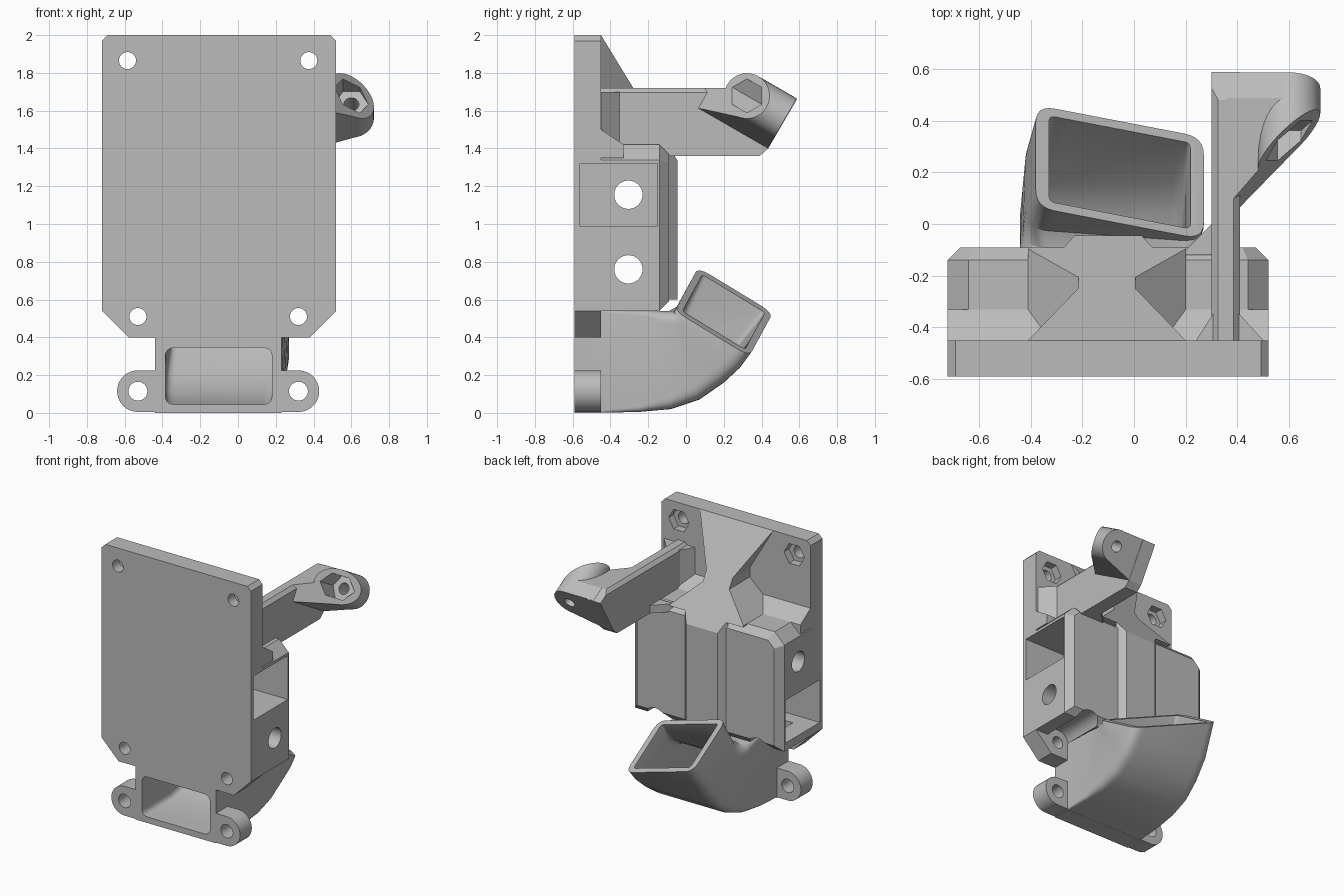
import bpy, bmesh, math
from mathutils import Vector

cube = bpy.data.objects.get("Cube")
if cube:
    bpy.data.objects.remove(cube)

grey = bpy.data.materials.new("light grey plastic")
grey.use_nodes = True
GREY = (0.5, 0.5, 0.5, 1)
grey.diffuse_color = GREY
grey.node_tree.nodes["Principled BSDF"].inputs["Base Color"].default_value = GREY

# Placement of (p, q, depth) for each extrusion direction
ALONG_X = lambda p, q, d: Vector((d, p, q))
ALONG_Y = lambda p, q, d: Vector((p, d, q))
ALONG_Z = lambda p, q, d: Vector((p, q, d))
C, S = math.cos(math.radians(30)), 0.5


def tilted(u, w, v):
    """Arm head frame: u is x, v runs back and down, w is the tilted up."""
    return Vector((u, C * v + S * w, C * w - S * v))


def finish(name, bm, smooth=False):
    bmesh.ops.recalc_face_normals(bm, faces=bm.faces)
    mesh = bpy.data.meshes.new(name)
    bm.to_mesh(mesh)
    bm.free()
    mesh.materials.append(grey)
    ob = bpy.data.objects.new(name, mesh)
    bpy.context.collection.objects.link(ob)
    return ob


def loft(rings):
    bm = bmesh.new()
    loops = [[bm.verts.new(p) for p in ring] for ring in rings]
    n = len(loops[0])
    for a, b in zip(loops, loops[1:]):
        for i in range(n):
            j = (i + 1) % n
            bm.faces.new((a[i], a[j], b[j], b[i]))
    bm.faces.new(loops[0])
    bm.faces.new(loops[-1])
    bmesh.ops.recalc_face_normals(bm, faces=bm.faces)
    return bm


def prism(pts, place, a, b):
    """Extrude a profile; a and b are depths or functions of the profile point."""
    f = lambda d, p: d(*p) if callable(d) else d
    return loft([[place(p[0], p[1], f(d, p)) for p in pts] for d in (a, b)])


def clip(bm, co, no):
    cut = bmesh.ops.bisect_plane(bm, geom=bm.verts[:] + bm.edges[:] + bm.faces[:],
                                 plane_co=co, plane_no=no, clear_outer=True)
    edges = [e for e in cut["geom_cut"] if isinstance(e, bmesh.types.BMEdge)]
    if edges:
        bmesh.ops.edgeloop_fill(bm, edges=edges)
    return bm


def rect(x0, x1, z0, z1):
    return [(x0, z0), (x1, z0), (x1, z1), (x0, z1)]


def ring(x, z, r, n=32, start=0.0):
    return [(x + r * math.cos(start + math.tau * i / n),
             z + r * math.sin(start + math.tau * i / n)) for i in range(n)]


def carve(ob, cutters):
    """Subtract each cutter, then bake the result into the part."""
    helpers = []
    for bm in cutters:
        helper = finish("cutter", bm)
        helper.hide_render = True
        mod = ob.modifiers.new("cut", "BOOLEAN")
        mod.operation, mod.solver, mod.object = "DIFFERENCE", "EXACT", helper
        helpers.append(helper)
    graph = bpy.context.evaluated_depsgraph_get()
    baked = bpy.data.meshes.new_from_object(ob.evaluated_get(graph))
    ob.modifiers.clear()
    ob.data = baked
    for helper in helpers:
        bpy.data.objects.remove(helper)


def soften(ob):
    bpy.ops.object.select_all(action="DESELECT")
    ob.select_set(True)
    bpy.context.view_layer.objects.active = ob
    bpy.ops.object.shade_smooth_by_angle(angle=math.radians(30))


FRONT, BACK = -0.59, -0.45
LEFT, RIGHT, MID = -0.72, 0.52, -0.105
top_screws = [(-0.585, 1.865), (0.375, 1.865)]
low_screws = [(-0.53, 0.51), (0.32, 0.51)]
ears = [(-0.53, 0.115), (0.32, 0.115)]

# Mounting plate with screw holes and nut traps
outline = [(-0.58, 0.4), (0.38, 0.4), (RIGHT, 0.54), (RIGHT, 1.97), (0.49, 2.0),
           (-0.69, 2.0), (LEFT, 1.97), (LEFT, 0.54)]
plate = finish("mounting_plate", prism(outline, ALONG_Y, FRONT, BACK))
holes = [prism(ring(x, z, 0.045), ALONG_Y, -1, 0) for x, z in top_screws + low_screws]
holes += [prism(ring(x, z, 0.085, 6), ALONG_Y, -0.51, 0) for x, z in top_screws]
rods = [1.155, 0.76]


def rod_cuts():
    cuts = [prism(ring(-0.305, z, 0.075), ALONG_X, -2, 2) for z in rods]
    cuts.append(prism(rect(-0.56, -0.15, 0.99, 1.32), ALONG_X, 0.12, 1))
    cuts.append(prism(rect(-0.56, -0.15, 0.6, 0.92), ALONG_X, -1, -0.32))
    return cuts


carve(plate, holes + rod_cuts()[2:])

# Main body behind the plate, with chamfered back corners
side = [(LEFT, 0.54), (RIGHT, 0.54), (RIGHT, 1.34), (0.44, 1.42), (-0.64, 1.42), (LEFT, 1.34)]
bm = prism(side, ALONG_Y, BACK, -0.09)
rim = [e for e in bm.edges if all(v.co.y > -0.1 and (v.co.x < -0.6 or v.co.x > 0.4)
                                  for v in e.verts)]
bmesh.ops.bevel(bm, geom=rim, offset=0.05, segments=1, affect="EDGES")
body = finish("main_body", bm)
relief = [prism(ring(x, z, 0.1), ALONG_Y, -0.5, 0.2) for x, z in low_screws]
carve(body, rod_cuts() + relief)

# Ramp joining plate and body top
finish("plate_ramp", prism([(BACK, 1.35), (-0.33, 1.35), (-0.33, 1.42), (BACK, 1.5)],
                           ALONG_X, LEFT, RIGHT))

# Waisted ridge sloping down from the plate top
half = [(0.305, 1.41), (0.305, 1.42), (0.11, 1.6), (0.11, 1.67), (0.305, 2.0)]
waist = [(MID + x, z) for x, z in half] + [(MID - x, z) for x, z in reversed(half)]
bm = prism(waist, ALONG_Y, BACK - 0.01, 0)
finish("sloped_ridge", clip(bm, (0, BACK, 2.0), (0, 0.59, 0.36)))

# Raised rib down the middle of the back
rib = [(-0.28, -0.1), (-0.23, -0.045), (0.03, -0.045), (0.08, -0.1)]
bm = prism(rib, ALONG_Z, 0.6, 1.45)
finish("back_rib", clip(bm, (0, BACK, 2.0), (0, 0.59, 0.36)))

# Arm with flared foot and gusset
arm_side = [(BACK, 1.36), (0.39, 1.36), (0.435, 1.40), (0.588, 1.66), (0.48, 1.72), (BACK, 1.72)]
bm = prism(arm_side, ALONG_X, 0.30, 0.41)
crest = [e for e in bm.edges if all(v.co.z > 1.7 for v in e.verts)
         and abs(e.verts[0].co.y - e.verts[1].co.y) > 0.5]
bmesh.ops.bevel(bm, geom=crest, offset=0.025, segments=1, affect="EDGES")
finish("arm", bm)
finish("arm_foot", prism([(0.24, BACK), (0.5, BACK), (0.4, -0.34), (0.31, -0.34)],
                         ALONG_Z, 1.4, 1.7))
finish("arm_gusset", prism([(0.18, -0.12), (0.3, -0.12), (0.3, 0.0)], ALONG_Z, 1.36, 1.42))

# Tilted arm head: web and round boss, cut at an angle in front
END = -0.325
face = lambda u, w: u - 1.16
web = [(0.36, 1.43), (0.41, 1.43), (0.62, 1.497), (0.62, 1.733), (0.36, 1.733)]
bm = prism(web, tilted, face, END)
head_web = finish("arm_head_web", clip(bm, (0, 0, 1.72), (0, 0, 1)))
boss = finish("arm_head_boss", prism(ring(0.6, 1.615, 0.12), tilted, face, END))
for ob in (head_web, boss):
    carve(ob, [prism(ring(0.6, 1.615, 0.09, 6), tilted, -1.2, -0.47),
               prism(ring(0.6, 1.615, 0.04), tilted, -1.2, 0)])
soften(boss)


# Air duct: rounded four-corner sections swept from the front to the tilted mouth
def section(corners, r):
    pts = []
    corners = [Vector(c) for c in corners]
    for i, c in enumerate(corners):
        a = c + (corners[i - 1] - c).normalized() * r
        b = c + (corners[(i + 1) % 4] - c).normalized() * r
        for k in range(7):
            t = k / 6
            pts.append(a * (1 - t) ** 2 + c * 2 * t * (1 - t) + b * t * t)
    return pts


def bend(x0, x1, outer, inner, r):
    return section([(x0, *outer), (x1, *outer), (x1, *inner), (x0, *inner)], r)


far_l, far_r = Vector((-0.38, 0.46, 0.53)), Vector((0.27, 0.335, 0.30))
near_r, near_l = Vector((0.27, -0.06, 0.54)), Vector((-0.38, 0.065, 0.77))
mouth = [far_l, far_r, near_r, near_l]
mid = sum(mouth, Vector()) / 4
out = Vector((0.4, 0.49, 0.76)).normalized()
bore = [mid + (c - mid) * 0.84 for c in mouth]

outer = [bend(-0.44, 0.23, (-0.5, 0), (-0.5, 0.54), 0.005),
         bend(-0.44, 0.23, (-0.25, 0.005), (-0.2, 0.54), 0.03),
         bend(-0.44, 0.24, (-0.08, 0.02), (-0.15, 0.54), 0.06),
         bend(-0.44, 0.25, (0.07, 0.07), (-0.12, 0.54), 0.08),
         bend(-0.43, 0.26, (0.2, 0.16), (-0.09, 0.54), 0.09),
         section([(-0.42, 0.32, 0.3), (0.27, 0.28, 0.23), (0.27, -0.07, 0.53),
                  (-0.42, -0.02, 0.58)], 0.09),
         section(mouth, 0.08)]
inner = [bend(-0.385, 0.18, (-0.7, 0.045), (-0.7, 0.345), 0.05),
         bend(-0.385, 0.18, (-0.25, 0.045), (-0.3, 0.345), 0.05),
         bend(-0.385, 0.19, (0.04, 0.11), (-0.17, 0.36), 0.05),
         bend(-0.38, 0.2, (0.16, 0.2), (-0.08, 0.42), 0.05),
         section(bore, 0.025),
         section([c + out * 0.1 for c in bore], 0.025)]
duct = finish("air_duct", loft(outer))
carve(duct, [loft(inner)])
soften(duct)

# Front flange around the duct inlet, with two screw ears
flange = finish("duct_flange", prism(rect(-0.44, 0.23, 0, 0.4), ALONG_Y, FRONT, BACK))
carve(flange, [loft(inner)])
for (x, z), name, root in zip(ears, ("right_ear", "left_ear"), (-0.43, 0.22)):
    sign = 1 if root > x else -1
    arc = [(x - sign * 0.11 * math.sin(math.pi * i / 20), z + 0.11 * math.cos(math.pi * i / 20))
           for i in range(21)]
    ear = finish(name, prism([(root, z + 0.11)] + arc + [(root, z - 0.11)], ALONG_Y, FRONT, BACK))
    carve(ear, [prism(ring(x, z, 0.05), ALONG_Y, -1, 0)])
    soften(ear)
